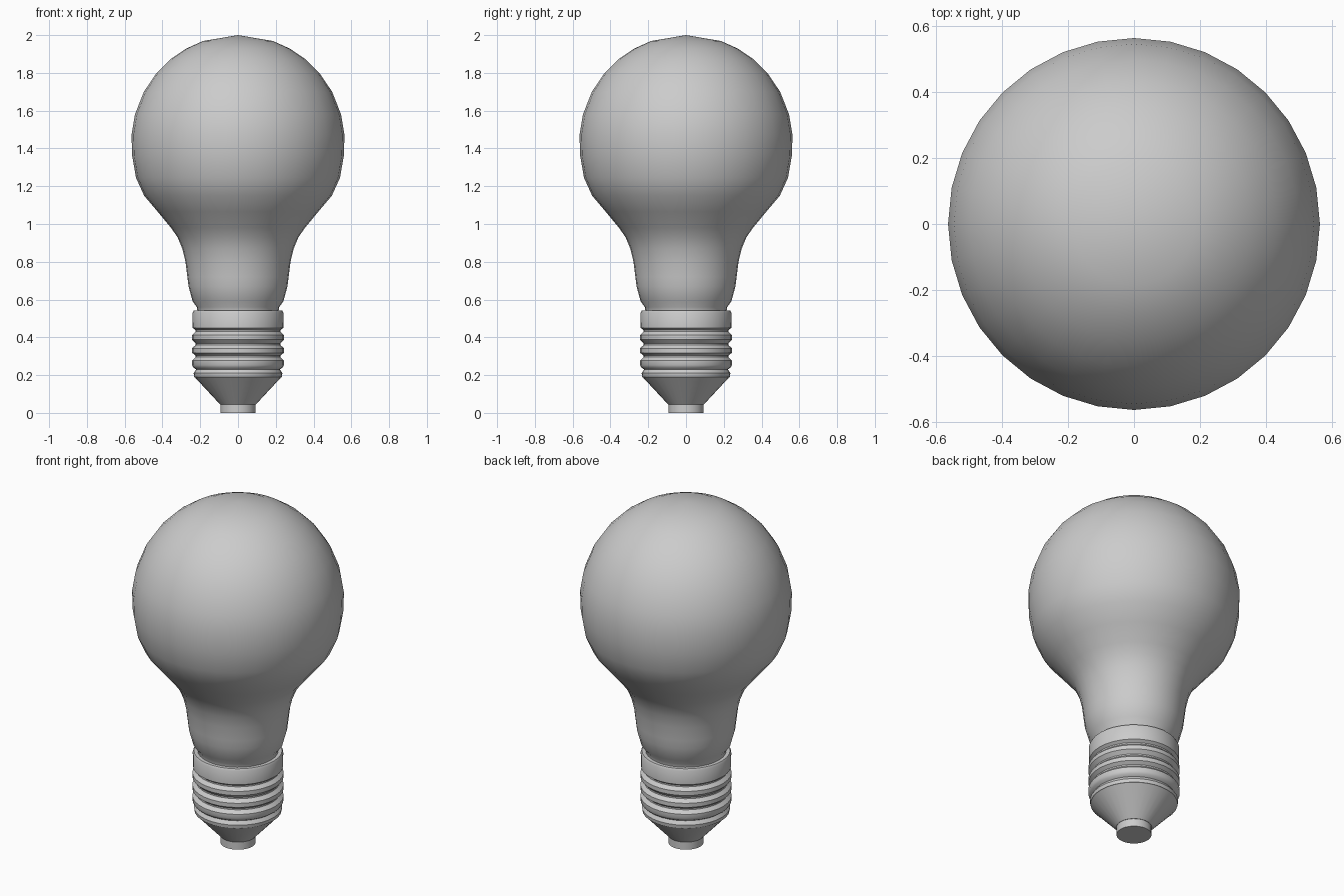
import bpy, bmesh, math

if "Cube" in bpy.data.objects:
    bpy.data.objects.remove(bpy.data.objects["Cube"])

SIDES = 32


def lathe(name, profile, angle):
    """Revolve (radius, z) points, listed bottom to top, about the z axis."""
    bm = bmesh.new()
    rings = []
    for r, z in profile:
        if r == 0:
            rings.append([bm.verts.new((0, 0, z))])
        else:
            rings.append([bm.verts.new((r * math.cos(2 * math.pi * i / SIDES),
                                        r * math.sin(2 * math.pi * i / SIDES), z))
                          for i in range(SIDES)])
    for a, b in zip(rings, rings[1:]):
        for i in range(SIDES):
            j = (i + 1) % SIDES
            if len(a) == 1:
                bm.faces.new((a[0], b[j], b[i]))
            elif len(b) == 1:
                bm.faces.new((a[i], a[j], b[0]))
            else:
                bm.faces.new((a[i], a[j], b[j], b[i]))
    # close open ends with flat caps
    if len(rings[0]) > 1:
        bm.faces.new(rings[0][::-1])
    if len(rings[-1]) > 1:
        bm.faces.new(rings[-1])
    mesh = bpy.data.meshes.new(name)
    bm.to_mesh(mesh)
    bm.free()
    ob = bpy.data.objects.new(name, mesh)
    bpy.context.collection.objects.link(ob)
    bpy.ops.object.select_all(action='DESELECT')
    bpy.context.view_layer.objects.active = ob
    ob.select_set(True)
    bpy.ops.object.shade_smooth_by_angle(angle=math.radians(angle))
    return ob


# glass: curved neck flowing into a round globe
neck = [(0.215, 0.54), (0.218, 0.56), (0.24, 0.59), (0.262, 0.67), (0.268, 0.72), (0.278, 0.80),
        (0.295, 0.87), (0.32, 0.93), (0.355, 0.98), (0.425, 1.065), (0.497, 1.15)]
globe = [(0.565 * math.cos(math.radians(t)), 1.433 + 0.567 * math.sin(math.radians(t)))
         for t in (-18, -7, 4, 15, 28, 40, 51, 61, 71)]
globe[0] = (0.54, 1.245)
lathe("glass_bulb", neck + globe + [(0, 2.0)], 30)

# screw cap: collar on top, rounded thread ridges below
cap = [(0.222, 0.185), (0.232, 0.19), (0.235, 0.21), (0.222, 0.23),
       (0.236, 0.24)]
for z in (0.265, 0.33, 0.40):
    cap += [(0.243, z - 0.012), (0.243, z + 0.012), (0.224, z + 0.03), (0.224, z + 0.038)]
cap += [(0.24, 0.45), (0.241, 0.53), (0.235, 0.541), (0.21, 0.541)]
lathe("screw_cap", cap, 40)

# insulator cone and end contact
lathe("insulator_cone", [(0.095, 0.045), (0.23, 0.19)], 30)
lathe("end_contact", [(0.093, 0.0), (0.093, 0.05)], 30)
